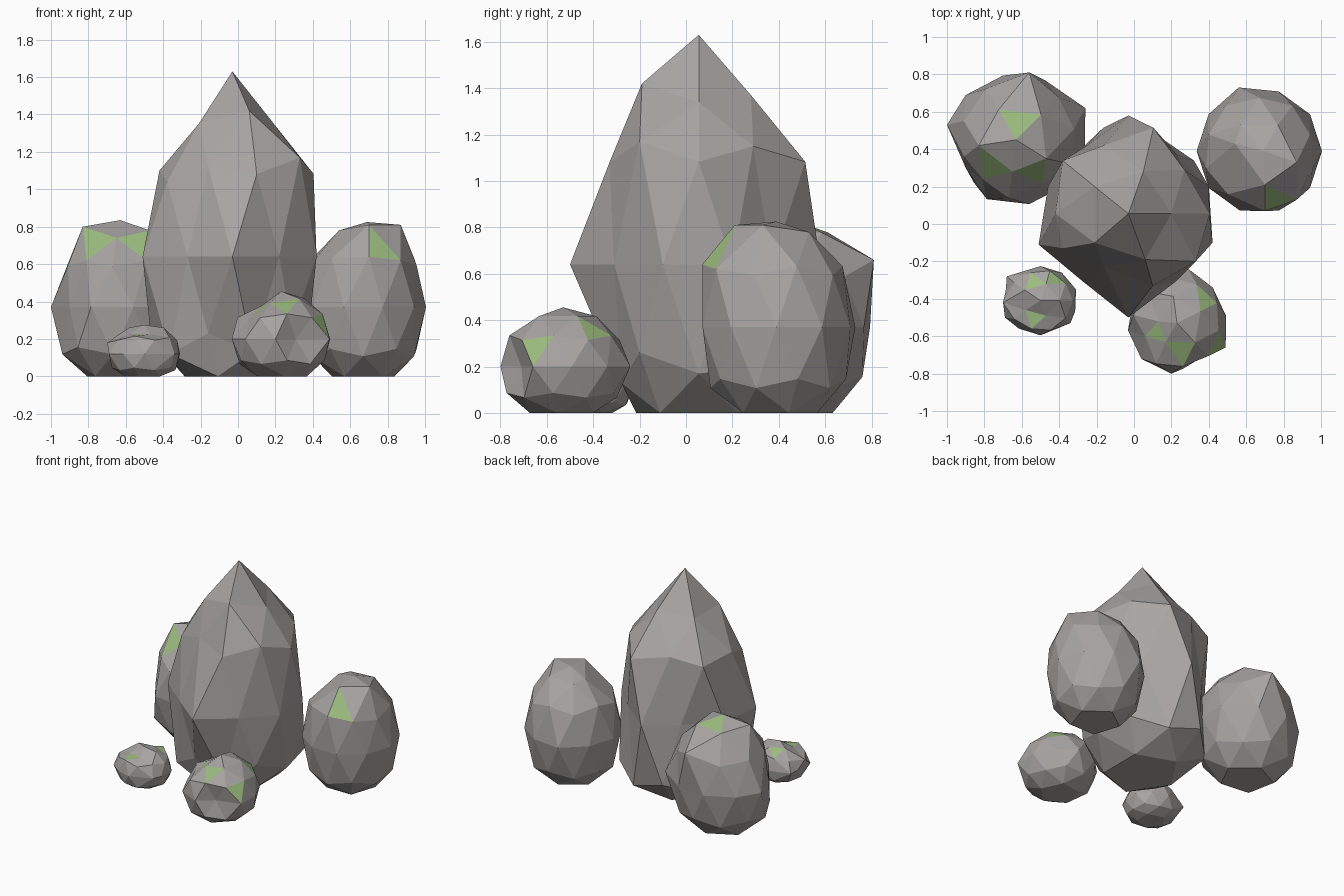
import bpy, bmesh, math
from mathutils import Vector


def material(name, rgb):
    m = bpy.data.materials.new(name)
    m.diffuse_color = (*rgb, 1)
    return m


stone = material("grey stone", (0.39, 0.375, 0.365))
moss = material("green moss", (0.33, 0.505, 0.21))


def rock(name, centre, size, turn, pulls=(), mossy=()):
    """Faceted boulder: stretched icosphere, a few corners pulled, flat base, some mossy faces."""
    bm = bmesh.new()
    bmesh.ops.create_icosphere(bm, subdivisions=2, radius=1)
    c, a = Vector(centre), math.radians(turn)
    for v in bm.verts:
        x, y, z = v.co
        x, y = x * math.cos(a) - y * math.sin(a), x * math.sin(a) + y * math.cos(a)
        v.co = c + Vector((x * size[0], y * size[1], z * size[2]))
    # move the corner nearest to each point onto it
    free = list(bm.verts)
    for p in pulls:
        v = min(free, key=lambda q: (q.co - Vector(p)).length)
        free.remove(v)
        v.co = p
    for v in bm.verts:
        v.co.z = max(v.co.z, 0)
    bm.normal_update()
    # moss grows on the faces nearest to the given points
    for p in mossy:
        f = min(bm.faces, key=lambda q: (q.calc_center_median() - Vector(p)).length)
        f.material_index = 1
    me = bpy.data.meshes.new(name)
    bm.to_mesh(me)
    bm.free()
    me.materials.append(stone)
    me.materials.append(moss)
    ob = bpy.data.objects.new(name, me)
    bpy.context.collection.objects.link(ob)
    return ob


# tall pointed rock in the middle
rock("tall_rock", (-0.03, 0.055, 0.64), (0.485, 0.54, 0.99), 0,
     pulls=[(-0.51, -0.11, 0.64), (0.42, -0.1, 0.64), (-0.03, -0.5, 0.64), (-0.03, 0.58, 0.64),
            (-0.46, 0.2, 0.64), (-0.25, 0.42, 0.64), (-0.27, -0.31, 0.64), (0.22, -0.31, 0.64),
            (0.23, 0.37, 0.64), (0.40, 0.2, 0.64), (0.06, -0.19, 1.42), (0.2, 0.055, 1.34),
            (0.05, 0.28, 1.37), (-0.21, 0.2, 1.35), (-0.21, -0.1, 1.35), (-0.42, 0.055, 1.1),
            (0.10, -0.33, 1.08), (-0.16, -0.23, 1.12), (0.33, -0.2, 1.17), (-0.16, 0.42, 1.13),
            (-0.38, -0.13, 1.04), (0.27, 0.29, 1.15),
            (-0.16, -0.29, 0.23), (0.08, -0.28, 0.13), (0.29, -0.2, 0.26), (0.37, 0.055, 0.17)])

# medium rock, back right
rock("back_right_rock", (0.67, 0.39, 0.37), (0.335, 0.335, 0.5), -18,
     pulls=[(0.69, 0.39, 0.825), (0.70, 0.21, 0.81), (0.87, 0.33, 0.81), (0.70, 0.07, 0.64),
            (0.87, 0.13, 0.62), (0.56, 0.73, 0.37), (0.54, 0.43, 0.78), (0.77, 0.53, 0.78),
            (0.57, 0.53, 0.77)],
     mossy=[(0.76, 0.14, 0.69)])

# medium rock, back left
rock("back_left_rock", (-0.63, 0.45, 0.37), (0.37, 0.35, 0.48), -25,
     pulls=[(-0.63, 0.45, 0.835), (-0.83, 0.42, 0.8), (-0.65, 0.28, 0.74), (-0.47, 0.35, 0.78),
            (-0.81, 0.24, 0.62), (-0.49, 0.22, 0.62), (-0.56, 0.81, 0.66), (-1.0, 0.53, 0.37),
            (-0.26, 0.62, 0.37), (-0.91, 0.55, 0.6), (-0.91, 0.36, 0.59), (-0.9, 0.3, 0.37)],
     mossy=[(-0.76, 0.31, 0.72), (-0.54, 0.28, 0.71), (-0.61, 0.55, 0.8)])

# small rock, front right
rock("front_right_rock", (0.23, -0.53, 0.2), (0.265, 0.275, 0.255), 26,
     pulls=[(0.49, -0.66, 0.2), (0.2, -0.8, 0.2), (0.31, -0.71, 0.2), (0.29, -0.24, 0.2),
            (0.06, -0.6, 0.31), (0.13, -0.52, 0.38), (0.17, -0.63, 0.39)],
     mossy=[(0.44, -0.65, 0.28), (0.38, -0.39, 0.36), (0.11, -0.62, 0.35), (0.27, -0.66, 0.37)])

# smallest rock, front left, with a dented top
rock("front_left_rock", (-0.5, -0.41, 0.12), (0.195, 0.185, 0.165), 0,
     pulls=[(-0.68, -0.28, 0.12), (-0.69, -0.5, 0.12), (-0.34, -0.53, 0.12), (-0.5, -0.41, 0.275),
            (-0.47, -0.32, 0.25), (-0.45, -0.25, 0.23), (-0.47, -0.49, 0.225),
            (-0.58, -0.46, 0.225), (-0.55, -0.56, 0.215), (-0.7, -0.42, 0.18),
            (-0.31, -0.35, 0.12)],
     mossy=[(-0.42, -0.27, 0.23), (-0.55, -0.51, 0.22), (-0.53, -0.33, 0.25)])
